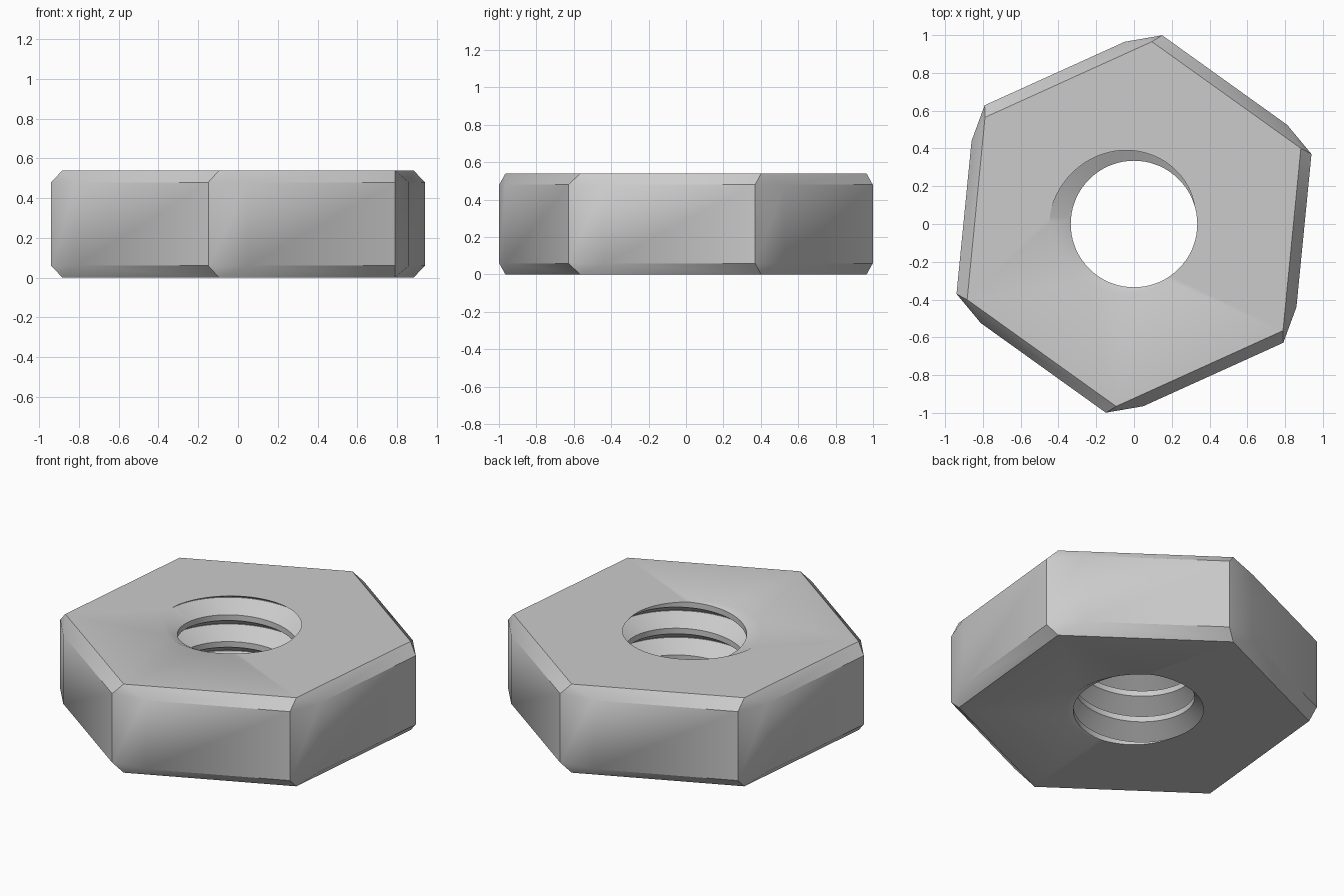
import bpy
import bmesh
from math import sin, cos, pi, radians
from mathutils import Vector

cube = bpy.data.objects.get("Cube")
if cube:
    bpy.data.objects.remove(cube)

HEIGHT, CHAMFER = 0.54, 0.06
PITCH, CREST, ROOT = 0.163, 0.335, 0.447
START = radians(17)      # angle where the groove breaks out of the top
STEPS = 72

# One thread pitch, from the top of the groove downwards: (turn fraction, radius)
PROFILE = [(0, CREST), (-0.43, ROOT), (-0.45, ROOT), (-0.79, CREST)]


def polar(radius, degrees, z):
    a = radians(degrees)
    return Vector((radius * cos(a), radius * sin(a), z))


bm = bmesh.new()

# Threaded bore: a helical strip, trimmed flat at both ends
rows = [(u - turn, r) for turn in range(-2, 6) for u, r in PROFILE]
columns = []
for i in range(STEPS + 1):
    a = 2 * pi * i / STEPS
    columns.append([bm.verts.new((r * cos(a), r * sin(a),
                                  HEIGHT + PITCH * (u + (a - START) / (2 * pi))))
                    for u, r in rows])
for left, right in zip(columns, columns[1:]):
    for k in range(len(rows) - 1):
        bm.faces.new((left[k], left[k + 1], right[k + 1], right[k]))
bmesh.ops.remove_doubles(bm, verts=bm.verts[:], dist=1e-4)
for z, direction in ((HEIGHT, 1), (0, -1)):
    bmesh.ops.bisect_plane(bm, geom=bm.verts[:] + bm.edges[:] + bm.faces[:], dist=1e-5,
                           plane_co=(0, 0, z), plane_no=(0, 0, direction), clear_outer=True)


def bore_rim(z):
    return [e for e in bm.edges if e.is_boundary
            and all(abs(v.co.z - z) < 1e-4 for v in e.verts)]


rims = [bore_rim(0), bore_rim(HEIGHT)]

# Hexagonal body: each corner has a sharp edge and a skewed relief facet
corners = []
for i in range(6):
    turn = 60 * i
    sharp = [bm.verts.new(polar(1.01, turn - 98.5, z)) for z in (CHAMFER, HEIGHT - CHAMFER)]
    relief = [bm.verts.new(polar(0.966, turn - 87.1, z)) for z in (CHAMFER, HEIGHT - CHAMFER)]
    cap = [bm.verts.new(polar(0.97, turn - 95.6, z)) for z in (0, HEIGHT)]
    corners.append((sharp, relief, cap))

for i in range(6):
    sharp, relief, cap = corners[i]
    next_sharp, _, next_cap = corners[(i + 1) % 6]
    bm.faces.new((sharp[0], relief[0], relief[1], sharp[1]))
    bm.faces.new((relief[0], next_sharp[0], next_sharp[1], relief[1]))
    for end in (0, 1):
        bm.faces.new((sharp[end], relief[end], cap[end]))
        bm.faces.new((relief[end], next_sharp[end], next_cap[end], cap[end]))

# Flat ends between the hexagon and the bore
for end in (0, 1):
    outline = [bm.edges.get((corners[i][2][end], corners[(i + 1) % 6][2][end]))
               for i in range(6)]
    bmesh.ops.triangle_fill(bm, edges=outline + rims[end], use_beauty=True,
                            normal=(0, 0, 1 if end else -1))
bmesh.ops.recalc_face_normals(bm, faces=bm.faces[:])

mesh = bpy.data.meshes.new("hex_nut")
bm.to_mesh(mesh)
bm.free()
nut = bpy.data.objects.new("hex_nut", mesh)
bpy.context.collection.objects.link(nut)

# Plain steel grey
steel = bpy.data.materials.new("steel_grey")
steel.use_nodes = True
color = (0.6, 0.6, 0.6, 1)
steel.diffuse_color = color
steel.node_tree.nodes["Principled BSDF"].inputs["Base Color"].default_value = color
mesh.materials.append(steel)

bpy.ops.object.select_all(action="DESELECT")
nut.select_set(True)
bpy.context.view_layer.objects.active = nut
bpy.ops.object.shade_smooth_by_angle(angle=radians(35))
